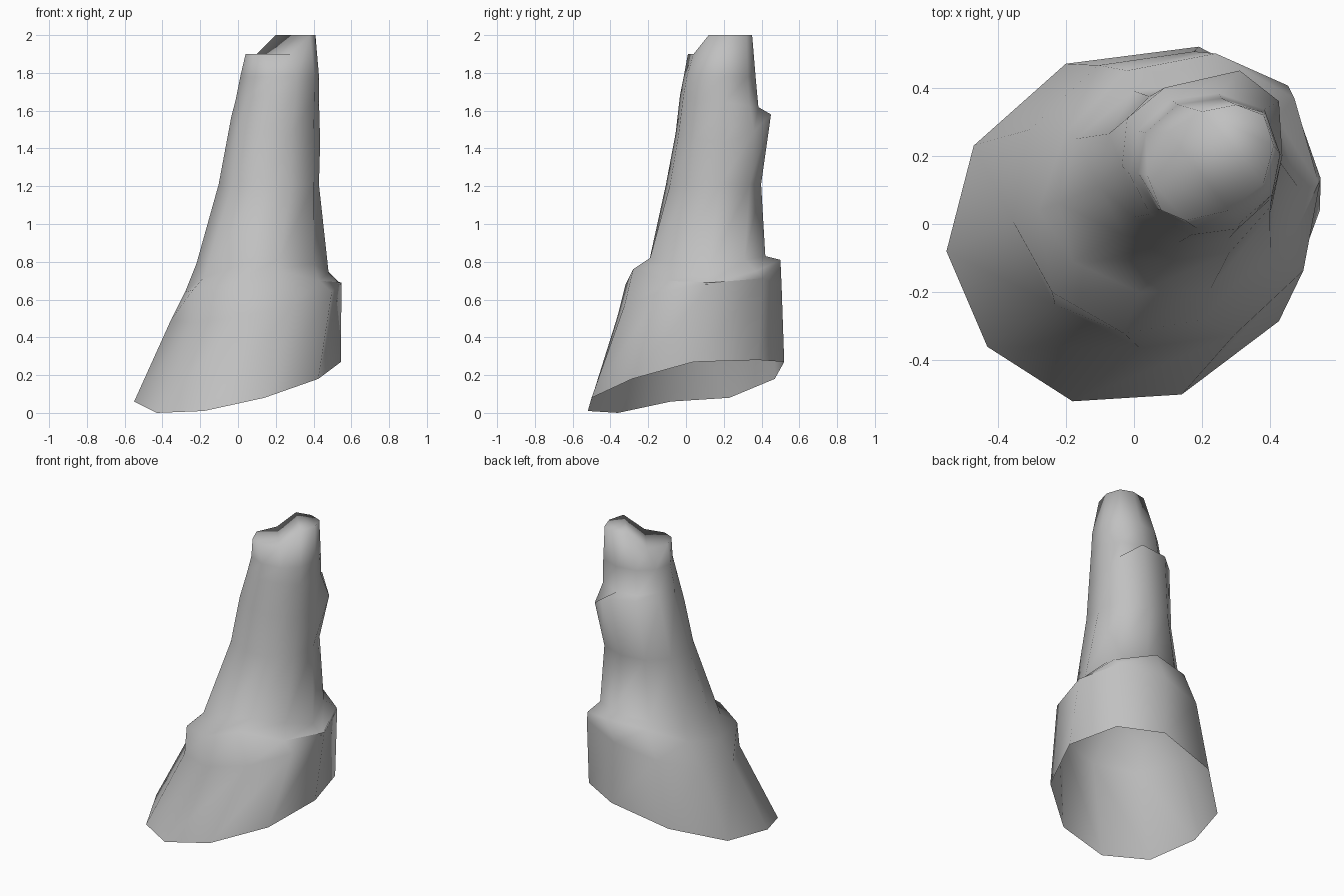
import bpy
import bmesh
import math

SIDES = 10
START_ANGLE = math.radians(188)
CORNER_ANGLE = math.radians(45)


def remove_default_cube():
    cube = bpy.data.objects.get("Cube")
    if cube:
        bpy.data.objects.remove(cube, do_unlink=True)


def make_material(name, colour):
    material = bpy.data.materials.new(name)
    material.use_nodes = True
    material.diffuse_color = colour
    shader = material.node_tree.nodes["Principled BSDF"]
    shader.inputs["Base Color"].default_value = colour
    shader.inputs["Roughness"].default_value = 0.9
    return material


def oval_ring(left, right, front, back, height,
              slope_x=0, slope_y=0, swell=.015):
    """Ten-sided oval on a sloping plane, swollen at its back left corner."""
    centre_x, centre_y = (left + right) / 2, (front + back) / 2
    radius_x, radius_y = (right - left) / 2, (back - front) / 2
    points = []
    for index in range(SIDES):
        angle = START_ANGLE + index * math.tau / SIDES
        push = swell * max(0, math.cos(angle - CORNER_ANGLE)) ** 12
        dx = radius_x * math.cos(angle) + push
        dy = radius_y * math.sin(angle) + push
        points.append((centre_x + dx, centre_y + dy,
                       height + dx * slope_x + dy * slope_y))
    return points


def bridge(bm, lower, upper):
    for index in range(SIDES):
        following = (index + 1) % SIDES
        bm.faces.new((lower[index], lower[following],
                      upper[following], upper[index]))


remove_default_cube()
stone = make_material("grey stone", (0.53, 0.53, 0.53, 1))

# Slanted open foot
foot = [(-.55, -.08, .06), (-.43, -.36, 0), (-.18, -.52, .01),
        (.14, -.5, .08), (.425, -.285, .18), (.545, .04, .27),
        (.455, .38, .28), (.19, .52, .27), (-.2, .47, .18),
        (-.47, .23, .08)]

# Uneven rim of the shoulder ledge
shoulder = [(-.28, .04, .64), (-.24, -.2, .65), (-.03, -.32, .68),
            (.2, -.28, .76), (.43, -.12, .7), (.545, .11, .68),
            (.47, .37, .75), (.24, .5, .81), (-.02, .45, .79),
            (-.2, .27, .69)]

# Foot of the column, where it meets the ledge
column_foot = [(-.22, .06, .79), (-.18, -.11, .72), (.015, -.2, .78),
               (.225, -.19, .82), (.4, -.07, .79), (.48, .11, .74),
               (.42, .31, .81), (.25, .42, .83), (0, .39, .82),
               (-.17, .25, .77)]

# Lip of the upper ledge, dropping towards the left
upper_lip = [(-.035, .17, 1.57), (0, .02, 1.5), (.13, -.055, 1.48),
             (.28, -.04, 1.47), (.4, .05, 1.45), (.435, .2, 1.43),
             (.425, .36, 1.49), (.31, .45, 1.58), (.09, .4, 1.6),
             (-.02, .31, 1.59)]

# Stepped tip, with a low front right half and a high back left half
tip_outline = [(.04, .14), (.08, .04), (.15, .01), (.28, .04), (.38, .12),
               (.41, .23), (.38, .32), (.3, .35), (.2, .33), (.1, .27)]
tip = [(x, y, 2 if x + y > .4 else 1.9) for x, y in tip_outline]

# Broad base, shoulder ledge, leaning column, back ledge and tip
rings = [
    foot,
    oval_ring(-.36, .55, -.37, .51, .59, slope_x=.2, slope_y=.15, swell=.03),
    shoulder,
    column_foot,
    oval_ring(-.105, .43, -.11, .4, 1.21),
    upper_lip,
    oval_ring(-.015, .43, -.035, .385, 1.65, slope_y=-.15),
    oval_ring(.01, .43, -.015, .37, 1.78),
    tip,
]

bm = bmesh.new()
loops = [[bm.verts.new(point) for point in ring] for ring in rings]
for lower, upper in zip(loops, loops[1:]):
    bridge(bm, lower, upper)

# Tip cap: low shelf, slope and high shelf
top = loops[-1]
bm.faces.new([top[-1]] + top[:4])
bm.faces.new((top[-1], top[3], top[4], top[-2]))
bm.faces.new(top[4:-1])
for face in bm.faces:
    face.smooth = True

mesh = bpy.data.meshes.new("rock_pillar")
bm.to_mesh(mesh)
bm.free()
mesh.materials.append(stone)
pillar = bpy.data.objects.new("rock_pillar", mesh)
bpy.context.collection.objects.link(pillar)
